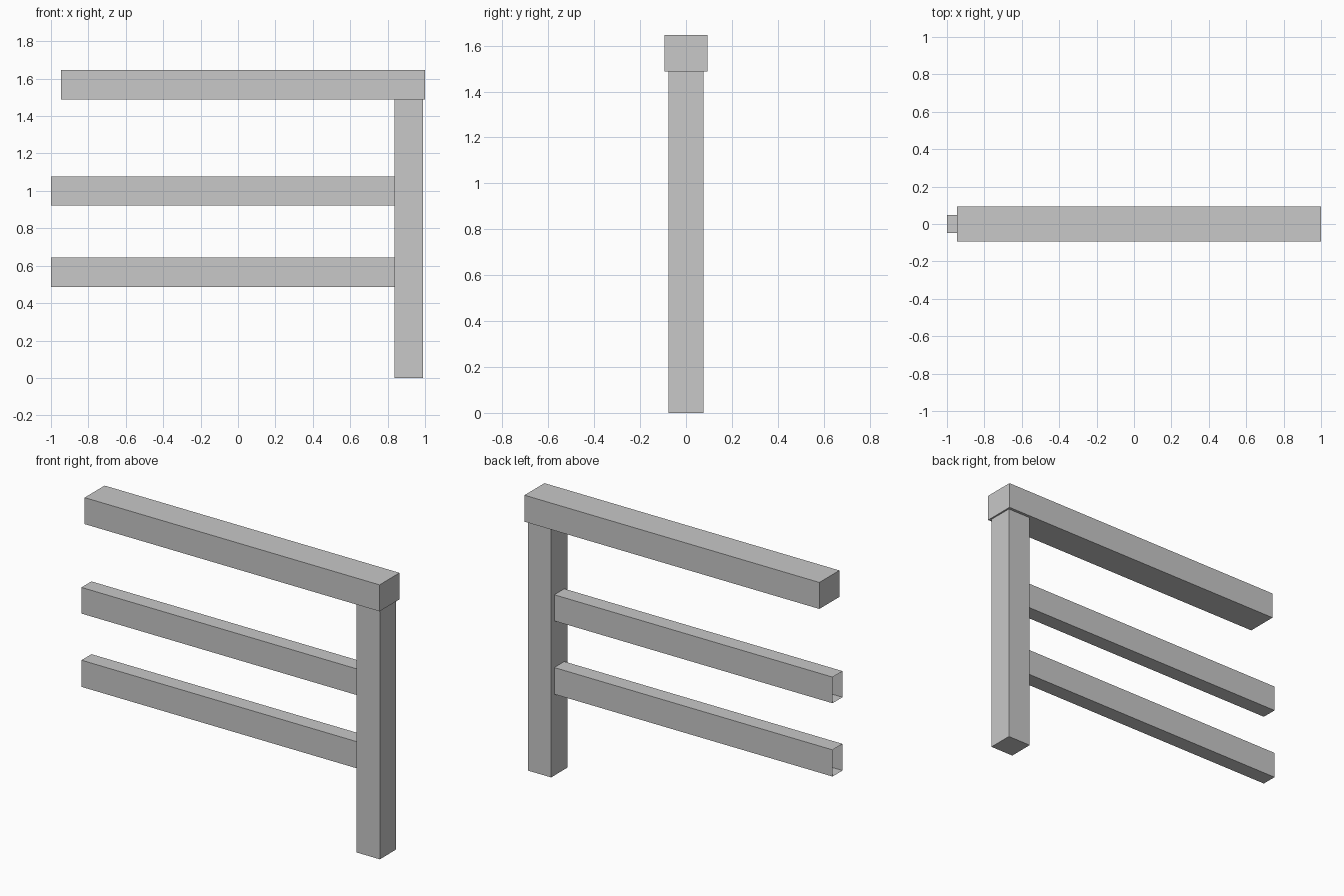
import bpy
import bmesh
from mathutils import Vector

cube = bpy.data.objects.get("Cube")
if cube:
    bpy.data.objects.remove(cube, do_unlink=True)

# Single plain grey finish
GREY = (0.58, 0.58, 0.58, 1.0)
grey = bpy.data.materials.new("plain_grey")
grey.use_nodes = True
grey.diffuse_color = GREY
grey.node_tree.nodes["Principled BSDF"].inputs["Base Color"].default_value = GREY


def beam(name, x, half_depth, z, open_ends=False):
    """Box spanning the x and z ranges; open_ends leaves a hollow sleeve."""
    low = Vector((x[0], -half_depth, z[0]))
    high = Vector((x[1], half_depth, z[1]))
    bm = bmesh.new()
    bmesh.ops.create_cube(bm, size=1)
    bmesh.ops.scale(bm, vec=high - low, verts=bm.verts)
    bmesh.ops.translate(bm, vec=(low + high) / 2, verts=bm.verts)
    if open_ends:
        bm.normal_update()
        ends = [f for f in bm.faces if abs(f.normal.x) > 0.9]
        bmesh.ops.delete(bm, geom=ends, context="FACES_ONLY")
    mesh = bpy.data.meshes.new(name)
    bm.to_mesh(mesh)
    bm.free()
    mesh.materials.append(grey)
    obj = bpy.data.objects.new(name, mesh)
    bpy.context.collection.objects.link(obj)
    return obj


# Upright post and the wider handrail resting on it
beam("post", (0.836, 0.99), 0.077, (0, 1.488))
beam("top_rail", (-0.946, 1.0), 0.094, (1.488, 1.646))

# Thin hollow rails meeting the inner side of the post
beam("middle_rail", (-1.0, 0.836), 0.047, (0.922, 1.078), open_ends=True)
beam("lower_rail", (-1.0, 0.836), 0.047, (0.485, 0.644), open_ends=True)
